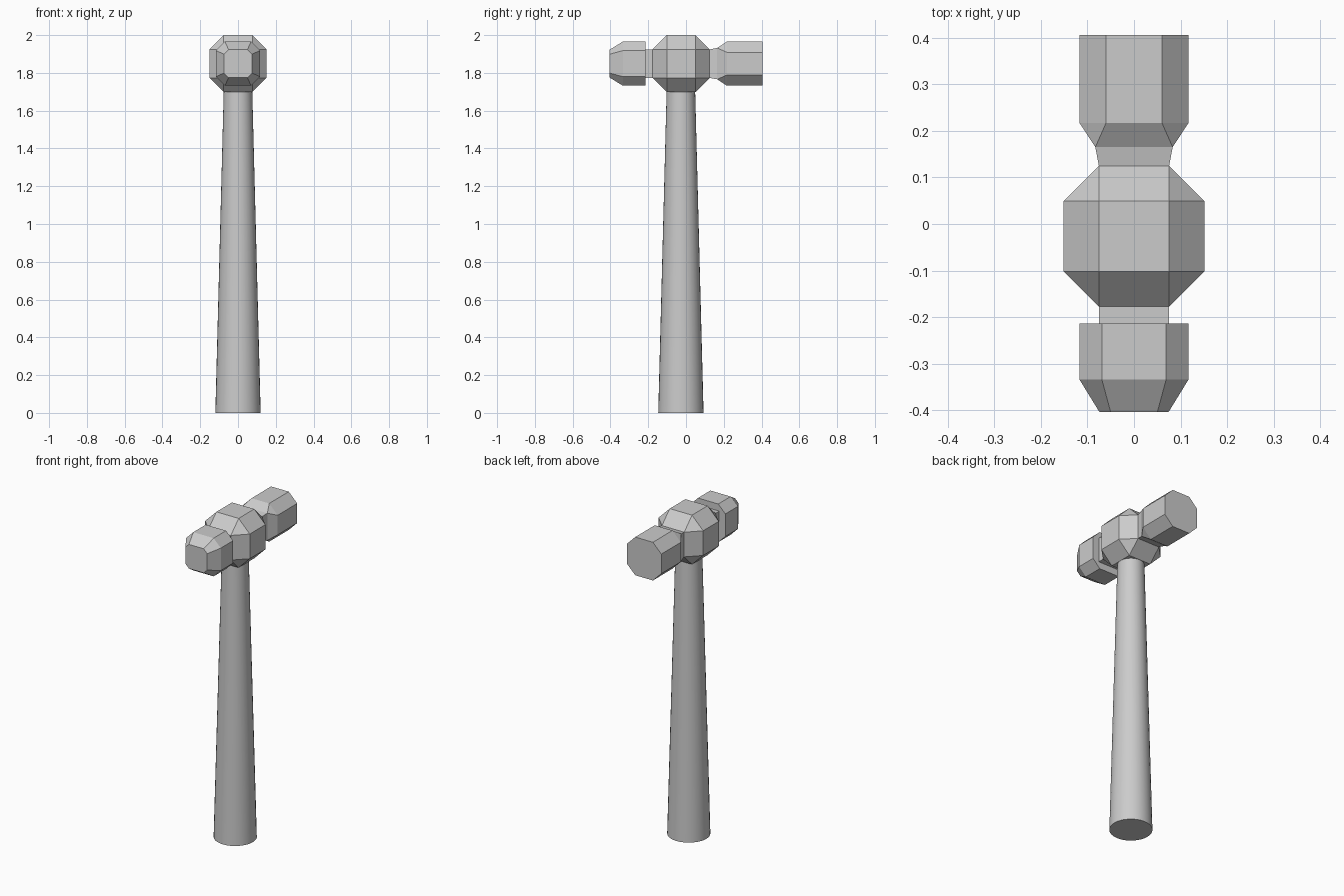
import bpy, bmesh, math
from mathutils import Matrix

if "Cube" in bpy.data.objects:
    bpy.data.objects.remove(bpy.data.objects["Cube"])

YC, ZC = -0.026, 1.849      # centre of the eye block
H = 0.151                   # half size of the eye block
C = H / 2                   # chamfer, and half size of the square necks


def ring(bm, y, half, flat):
    """Chamfered square around the head axis; flat == half gives a plain square."""
    pts = [(half, flat), (flat, half), (-flat, half), (-half, flat),
           (-half, -flat), (-flat, -half), (flat, -half), (half, -flat)]
    return [bm.verts.new((x, y, ZC + z)) for x, z in pts]


def loft(bm, sections):
    rings = [ring(bm, *s) for s in sections]
    for a, b in zip(rings, rings[1:]):
        for i in range(8):
            j = (i + 1) % 8
            bm.faces.new((a[i], a[j], b[j], b[i]))
    bm.faces.new(rings[-1])


def finish(bm, name):
    bmesh.ops.recalc_face_normals(bm, faces=bm.faces[:])
    mesh = bpy.data.meshes.new(name)
    bm.to_mesh(mesh)
    bm.free()
    obj = bpy.data.objects.new(name, mesh)
    bpy.context.collection.objects.link(obj)
    return obj


# Hammer head: chamfered eye block, open where the two necks join
bm = bmesh.new()
bmesh.ops.create_cube(bm, size=2 * H, matrix=Matrix.Translation((0, YC, ZC)))
bmesh.ops.bevel(bm, geom=bm.edges[:], offset=C, segments=1,
                profile=0.5, affect='EDGES')
bm.normal_update()
ends = [f for f in bm.faces if abs(f.normal.y) > 0.99]
bmesh.ops.delete(bm, geom=ends, context='FACES_ONLY')

# Rounded peen at the front
loft(bm, [(YC - H, C, C), (-0.214, C, C), (-0.214, 0.117, 0.069),
          (-0.334, 0.117, 0.069), (-0.404, 0.074, 0.05)])
# Striking face at the back
loft(bm, [(YC + H, C, C), (0.165, 0.083, 0.083),
          (0.217, 0.117, 0.06), (0.406, 0.117, 0.06)])
bmesh.ops.remove_doubles(bm, verts=bm.verts[:], dist=0.0005)
finish(bm, "hammer_head")

# Tapered round handle
bm = bmesh.new()
top = ZC - H + 0.005
bmesh.ops.create_cone(bm, cap_ends=True, segments=32, radius1=0.12,
                      radius2=0.0755, depth=top,
                      matrix=Matrix.Translation((0, YC - 0.001, top / 2)))
handle = finish(bm, "handle")
bpy.context.view_layer.objects.active = handle
handle.select_set(True)
bpy.ops.object.shade_smooth_by_angle(angle=math.radians(30))
